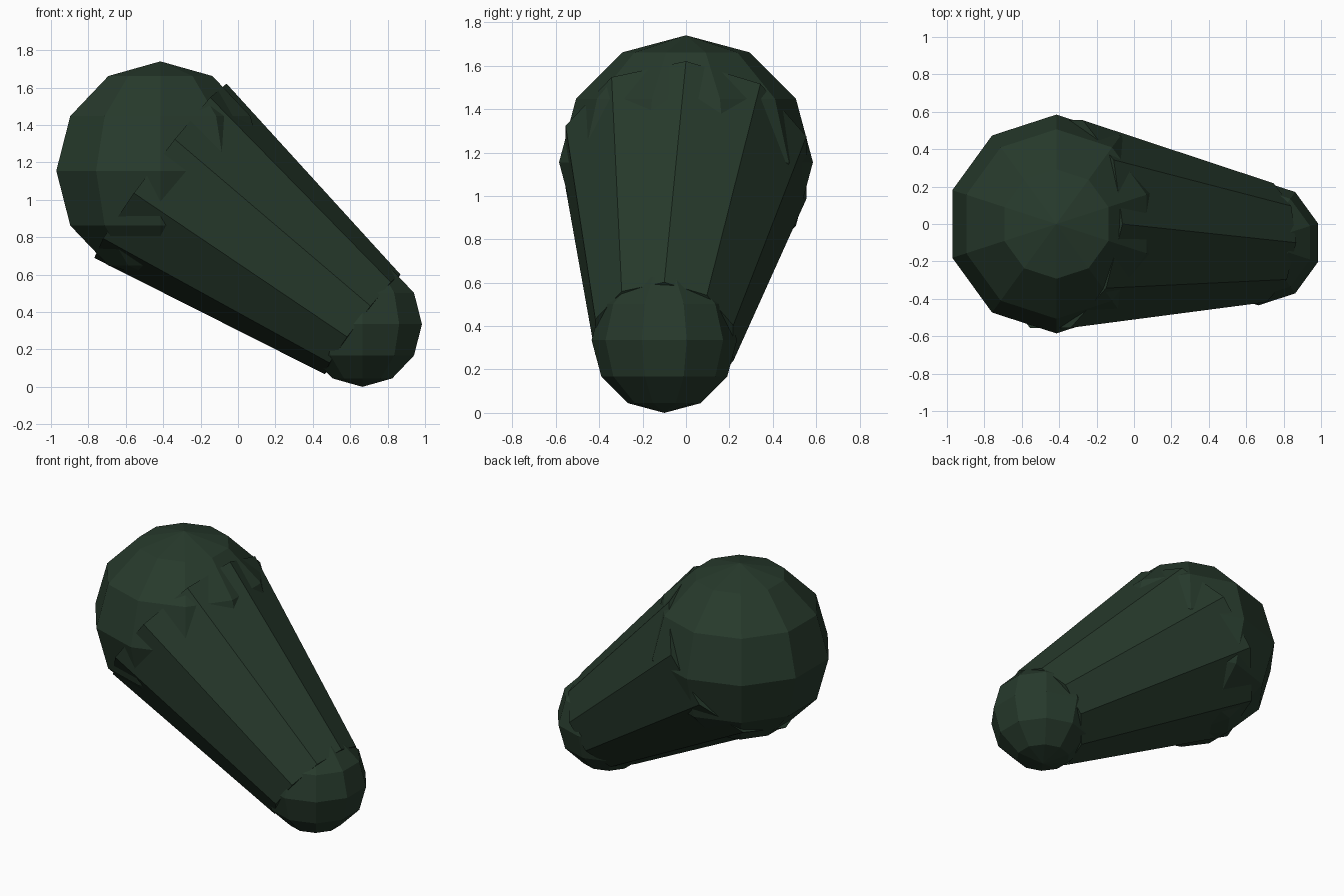
import bpy
from mathutils import Vector, Matrix

if "Cube" in bpy.data.objects:
    bpy.data.objects.remove(bpy.data.objects["Cube"])

BIG_C, BIG_R = Vector((-0.415, 0.0, 1.155)), 0.585
SMALL_C, SMALL_R = Vector((0.665, -0.1, 0.335)), 0.335
SIDES = 10

mat = bpy.data.materials.new("dark_green")
mat.diffuse_color = (0.02, 0.042, 0.025, 1)
mat.use_nodes = True
mat.node_tree.nodes["Principled BSDF"].inputs["Base Color"].default_value = mat.diffuse_color


def finish(name):
    ob = bpy.context.object
    ob.name = name
    ob.data.materials.append(mat)
    bpy.ops.object.shade_flat()
    return ob


def ball(name, centre, radius):
    bpy.ops.mesh.primitive_uv_sphere_add(segments=SIDES, ring_count=6,
                                         radius=radius, location=centre)
    return finish(name)


# Rounded ends
ball("large_end", BIG_C, BIG_R)
ball("small_end", SMALL_C, SMALL_R)

# Tapered body joining the two ball centres, one edge line facing straight up
axis = SMALL_C - BIG_C
length = axis.length
z = axis.normalized()
x = Vector((0, 1, 0)).cross(z).normalized()   # lies in the xz plane
if x.z < 0:
    x = -x
y = z.cross(x)
# the cone primitive starts its first vertex on local +Y
rot = Matrix((-y, x, z)).transposed().to_4x4()
bpy.ops.mesh.primitive_cone_add(vertices=SIDES, radius1=BIG_R, radius2=SMALL_R,
                                depth=length)
body = finish("tapered_body")
body.matrix_world = Matrix.Translation((BIG_C + SMALL_C) / 2) @ rot
